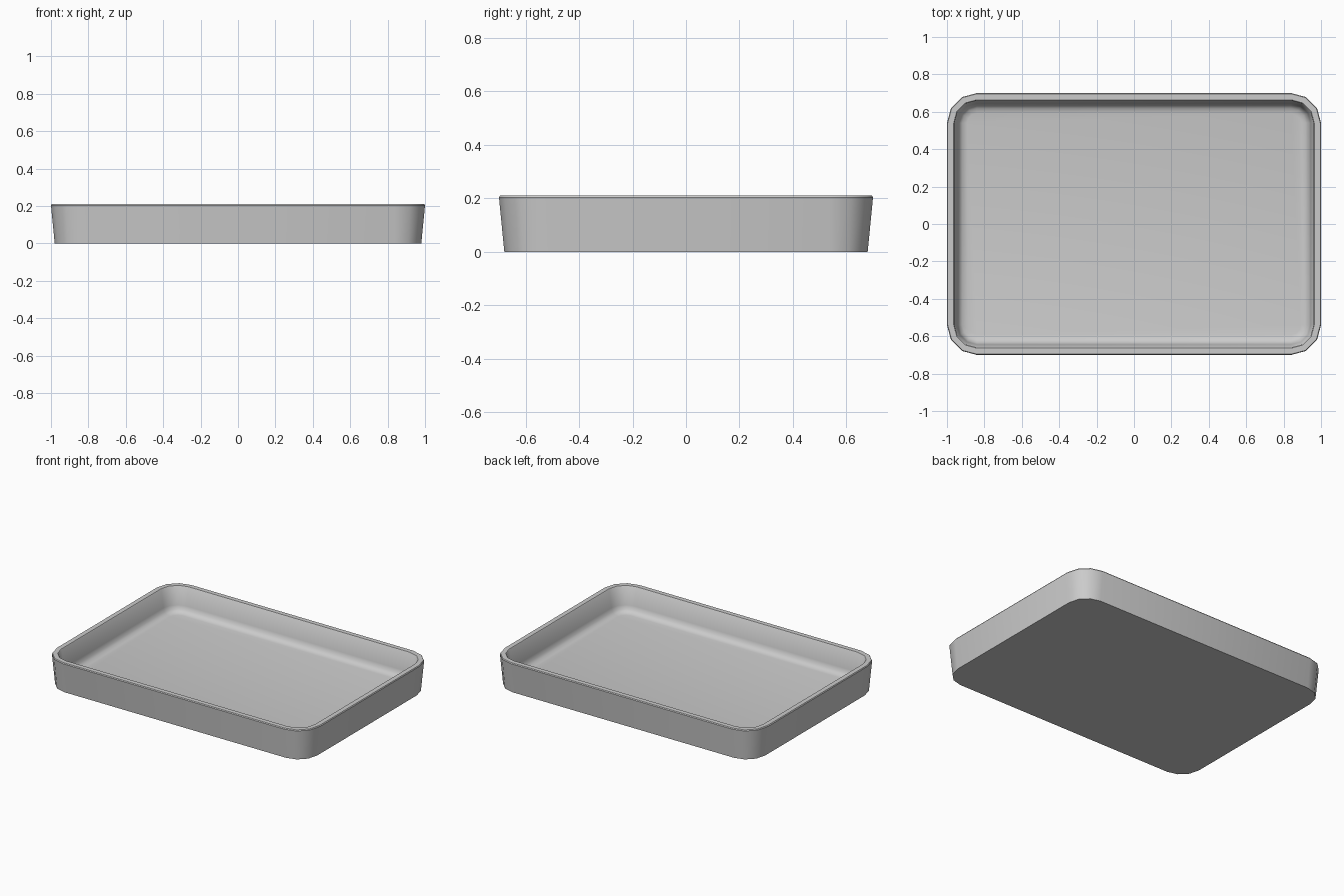
import bpy, bmesh, math

if "Cube" in bpy.data.objects:
    bpy.data.objects.remove(bpy.data.objects["Cube"])

CX, CY, R, SEG = 0.84, 0.54, 0.16, 3  # corner centres, outer corner radius, corner segments


def ring(bm, inset, z):
    """Rounded rectangle of vertices, inset from the outer rim outline."""
    r = R - inset
    verts = []
    for k, (sx, sy) in enumerate([(1, 1), (-1, 1), (-1, -1), (1, -1)]):
        for i in range(SEG + 1):
            a = math.radians(90 * (k + i / SEG))
            verts.append(bm.verts.new((sx * CX + r * math.cos(a), sy * CY + r * math.sin(a), z)))
    return verts


# Wall section from the underside, over the rim, down to the inner floor: (inset, height)
profile = [(0.02, 0.0), (0.0, 0.204), (0.004, 0.21),
           (0.036, 0.21), (0.04, 0.206),
           (0.056, 0.085), (0.065, 0.06), (0.082, 0.045), (0.108, 0.04)]

bm = bmesh.new()
rings = [ring(bm, d, z) for d, z in profile]
for lo, hi in zip(rings, rings[1:]):
    n = len(lo)
    for i in range(n):
        j = (i + 1) % n
        bm.faces.new((lo[i], lo[j], hi[j], hi[i]))

# Underside and inner floor
bm.faces.new(rings[0][::-1])
bm.faces.new(rings[-1])
bmesh.ops.recalc_face_normals(bm, faces=bm.faces)

mesh = bpy.data.meshes.new("tray")
bm.to_mesh(mesh)
bm.free()
tray = bpy.data.objects.new("tray", mesh)
bpy.context.collection.objects.link(tray)

# Smooth walls with crisp rim and base edges
bpy.context.view_layer.objects.active = tray
tray.select_set(True)
bpy.ops.object.shade_smooth_by_angle(angle=math.radians(38))
